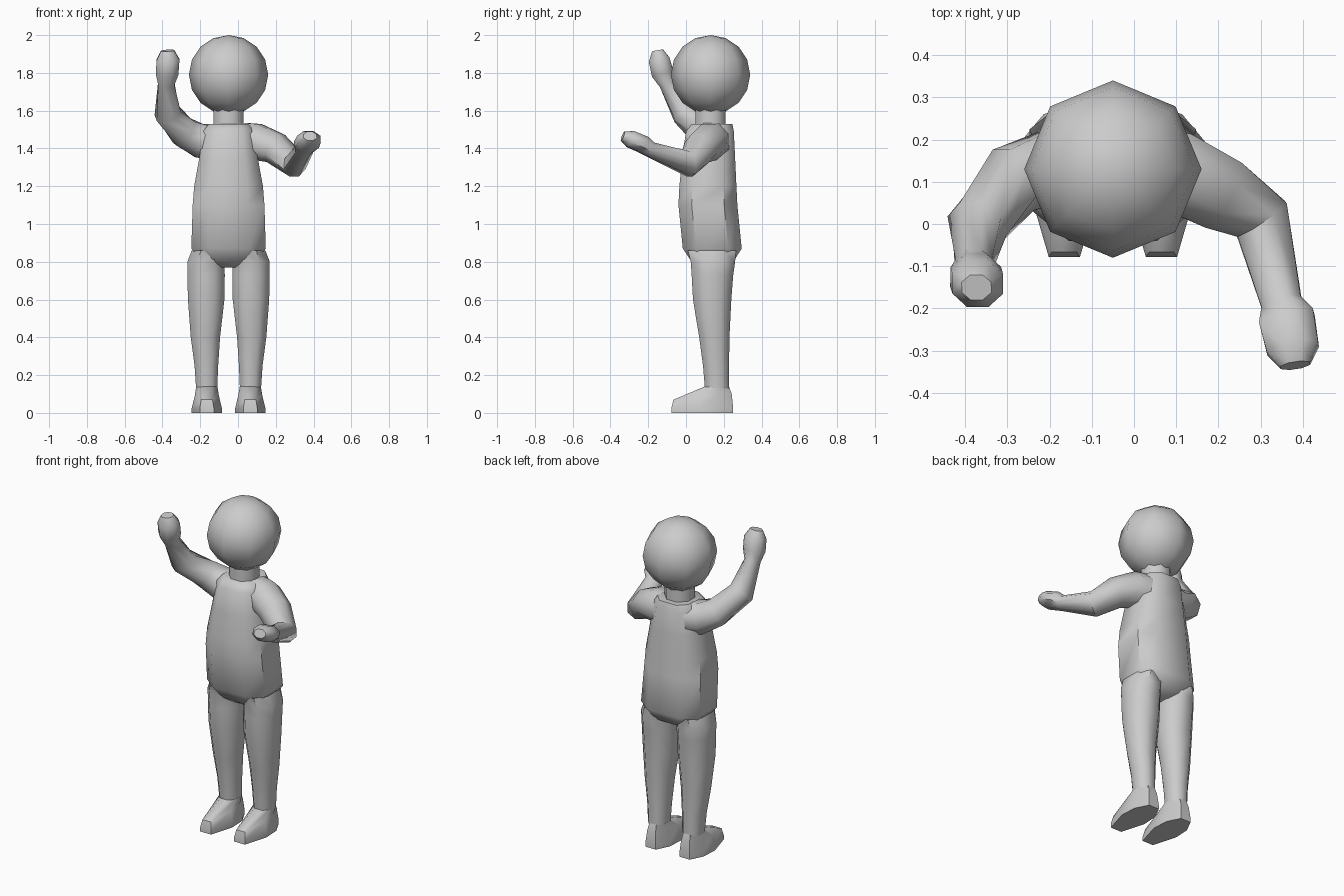
import bpy, bmesh, math
from mathutils import Vector

if "Cube" in bpy.data.objects:
    bpy.data.objects.remove(bpy.data.objects["Cube"])

CX = -0.05   # body centre line


def loft(name, rings, cap_start=True, cap_end=True, angle=50):
    """Skin a list of equal-length point rings."""
    bm = bmesh.new()
    vr = [[bm.verts.new(p) for p in r] for r in rings]
    n = len(vr[0])
    for a, b in zip(vr, vr[1:]):
        for i in range(n):
            j = (i + 1) % n
            bm.faces.new((a[i], a[j], b[j], b[i]))
    if cap_start:
        bm.faces.new(vr[0][::-1])
    if cap_end:
        bm.faces.new(vr[-1])
    bmesh.ops.recalc_face_normals(bm, faces=bm.faces)
    me = bpy.data.meshes.new(name)
    bm.to_mesh(me)
    bm.free()
    me.shade_smooth()
    me.set_sharp_from_angle(angle=math.radians(angle))
    ob = bpy.data.objects.new(name, me)
    bpy.context.collection.objects.link(ob)
    return ob


def octagon(k):
    """Unit chamfered square, k = half length of each flat side."""
    return [(1, -k), (1, k), (k, 1), (-k, 1), (-1, k), (-1, -k), (-k, -1), (k, -1)]


def slice_z(z, x0, x1, y0, y1, k):
    cx, cy, hx, hy = (x0 + x1) / 2, (y0 + y1) / 2, (x1 - x0) / 2, (y1 - y0) / 2
    return [(cx + hx * a, cy + hy * b, z) for a, b in octagon(k)]


def limb(name, path, ref):
    """Octagonal tube along (x, y, z, half width, half thickness) stations."""
    pts = [Vector(p[:3]) for p in path]
    rings = []
    for i, p in enumerate(path):
        t = Vector()
        if i > 0:
            t += (pts[i] - pts[i - 1]).normalized()
        if i < len(pts) - 1:
            t += (pts[i + 1] - pts[i]).normalized()
        t.normalize()
        side = t.cross(ref).normalized()
        up = side.cross(t)
        rings.append([pts[i] + side * a * p[3] + up * b * p[4] for a, b in octagon(0.42)])
    return loft(name, rings, cap_start=False)


# Head
bpy.ops.mesh.primitive_uv_sphere_add(segments=8, ring_count=8, radius=0.21,
                                     location=(CX, 0.13, 1.79))
head = bpy.context.object
head.name = "head"
head.data.shade_smooth()

# Neck
loft("neck", [slice_z(z, CX - 0.08, CX + 0.08, 0.05, 0.21, 0.42) for z in (1.52, 1.61)],
     False, False)

# Torso: z, half width, front y, back y
torso = [(0.77, 0.06, 0.07, 0.20), (0.80, 0.14, 0.03, 0.25), (0.87, 0.197, -0.017, 0.295),
         (1.10, 0.190, -0.04, 0.272), (1.20, 0.182, -0.035, 0.267),
         (1.35, 0.155, -0.02, 0.26), (1.49, 0.135, 0.0, 0.253), (1.53, 0.105, 0.03, 0.245)]
loft("torso", [slice_z(z, CX - h, CX + h, a, b, 0.55) for z, h, a, b in torso])

# Legs: z, inner and outer distance from the centre line, front y, back y
leg = [(0.86, 0.02, 0.195, 0.01, 0.265), (0.80, 0.022, 0.218, 0.025, 0.26),
       (0.73, 0.020, 0.218, 0.03, 0.25),
       (0.60, 0.022, 0.215, 0.037, 0.24), (0.40, 0.045, 0.200, 0.07, 0.23),
       (0.25, 0.055, 0.180, 0.09, 0.228), (0.13, 0.06, 0.172, 0.10, 0.228)]
# Foot outline: half width, y, upper edge height
foot = [(0.037, -0.078, 0.07), (0.08, 0.07, 0.09), (0.075, 0.17, 0.10), (0.035, 0.25, 0.10)]
outline = [(w, y, z) for w, y, z in foot] + [(-w, y, z) for w, y, z in reversed(foot)]

for s, label in ((1, "left"), (-1, "right")):
    loft(label + "_leg", [[(CX + s * x, y, z0) for x, y, z0 in slice_z(z, i, o, f, b, 0.45)]
                          for z, i, o, f, b in leg], False, False)
    fx = CX + s * 0.115
    sole = [(fx + w, y, 0.0) for w, y, z in outline]
    lower = [(fx + w, y, 0.025) for w, y, z in outline]
    upper = [(fx + w * 0.8, 0.115 + (y - 0.115) * 0.94, z) for w, y, z in outline]
    ankle = [(fx + a * 0.056, 0.164 + b * 0.064, 0.14)
             for a, b in ((0.42, -1), (1, -0.42), (1, 0.42), (0.42, 1),
                          (-0.42, 1), (-1, 0.42), (-1, -0.42), (-0.42, -1))]
    loft(label + "_foot", [sole, lower, upper, ankle], angle=45)

# Raised arm with hand
limb("right_arm", [(-0.14, 0.135, 1.435, 0.095, 0.10), (-0.20, 0.13, 1.44, 0.09, 0.09),
                   (-0.285, 0.105, 1.485, 0.08, 0.08), (-0.372, -0.005, 1.585, 0.068, 0.068),
                   (-0.38, -0.10, 1.745, 0.043, 0.043), (-0.375, -0.125, 1.80, 0.06, 0.058),
                   (-0.37, -0.142, 1.87, 0.06, 0.056), (-0.373, -0.15, 1.918, 0.035, 0.03)],
     Vector((0, 1, 0)))

# Bent arm with hand
limb("left_arm", [(0.04, 0.135, 1.435, 0.095, 0.10), (0.10, 0.125, 1.435, 0.095, 0.095),
                  (0.20, 0.075, 1.40, 0.088, 0.08), (0.302, 0.012, 1.318, 0.07, 0.067),
                  (0.35, -0.19, 1.395, 0.048, 0.04), (0.362, -0.225, 1.42, 0.066, 0.046),
                  (0.376, -0.295, 1.45, 0.062, 0.045), (0.382, -0.335, 1.465, 0.035, 0.025)],
     Vector((0, 0, 1)))
